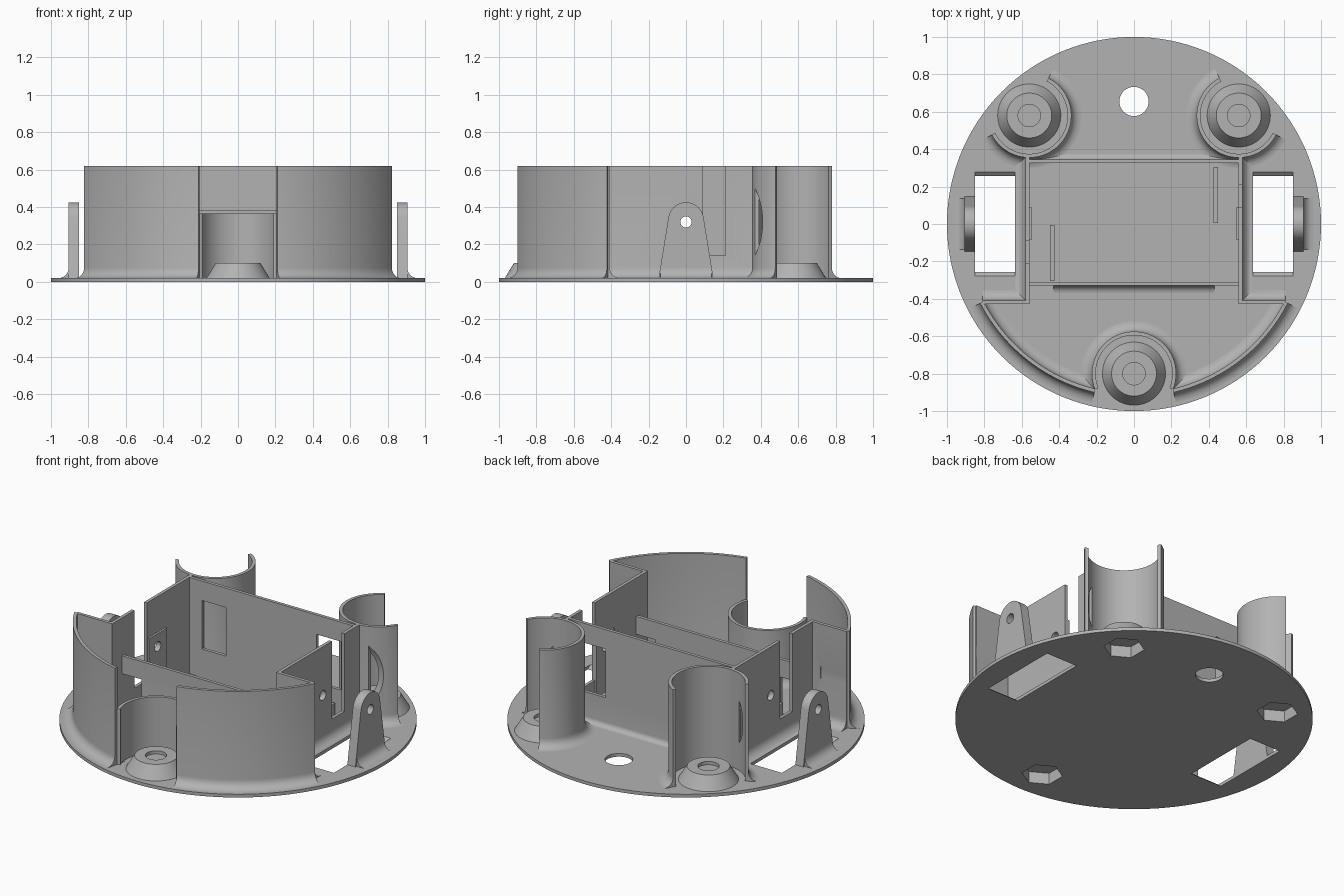
import bpy, bmesh
from math import sin, cos, pi, radians
from mathutils import Vector, Matrix

if "Cube" in bpy.data.objects:
    bpy.data.objects.remove(bpy.data.objects["Cube"])

grey = bpy.data.materials.new("plain_grey")
grey.use_nodes = True
grey.diffuse_color = (0.45, 0.45, 0.45, 1)
grey.node_tree.nodes["Principled BSDF"].inputs["Base Color"].default_value = grey.diffuse_color

FLOOR, TOP, FILLET = 0.02, 0.62, 0.055
AXLE_Z = 0.32
BOSSES = [(0.56, 0.58), (-0.56, 0.58), (0, -0.8)]


def finish(name, bm, mirror=False):
    bmesh.ops.recalc_face_normals(bm, faces=bm.faces)
    mesh = bpy.data.meshes.new(name)
    bm.to_mesh(mesh)
    bm.free()
    mesh.materials.append(grey)
    ob = bpy.data.objects.new(name, mesh)
    bpy.context.collection.objects.link(ob)
    if mirror:
        ob.modifiers.new("mirror", "MIRROR").use_mirror_merge = False
        apply(ob, "mirror")
    return ob


def activate(ob):
    bpy.ops.object.select_all(action="DESELECT")
    ob.select_set(True)
    bpy.context.view_layer.objects.active = ob


def apply(ob, modifier):
    activate(ob)
    bpy.ops.object.modifier_apply(modifier=modifier)


def cut(ob, *cutters):
    for cutter in cutters:
        mod = ob.modifiers.new("cut", "BOOLEAN")
        mod.operation, mod.solver, mod.object = "DIFFERENCE", "EXACT", cutter
        apply(ob, "cut")


def box(name, x, y, z, mirror=False):
    bm = bmesh.new()
    bmesh.ops.create_cube(bm, size=1)
    for v in bm.verts:
        v.co = [lo + (c + 0.5) * (hi - lo) for c, (lo, hi) in zip(v.co, (x, y, z))]
    return finish(name, bm, mirror)


def cone(name, places, r1, r2, z0, z1, sides=64, mirror=False):
    bm = bmesh.new()
    for x, y in places:
        bmesh.ops.create_cone(bm, cap_ends=True, segments=sides, radius1=r1, radius2=r2,
                              depth=z1 - z0, matrix=Matrix.Translation((x, y, (z0 + z1) / 2)))
    return finish(name, bm, mirror)


def cross_cylinder(name, x0, x1, r, sides, mirror=False):
    bm = bmesh.new()
    place = Matrix.Translation(((x0 + x1) / 2, 0, AXLE_Z)) @ Matrix.Rotation(pi / 2, 4, "Y")
    bmesh.ops.create_cone(bm, cap_ends=True, segments=sides, radius1=r, radius2=r,
                          depth=x1 - x0, matrix=place)
    return finish(name, bm, mirror)


def arc(centre, r, a0, a1, steps=40):
    angles = [radians(a0 + (a1 - a0) * i / steps) for i in range(steps + 1)]
    return [(centre[0] + r * cos(a), centre[1] + r * sin(a)) for a in angles]


def side_profile(t, top, fillet):
    """Half of a wall section, from its top down to its foot."""
    pts = [(t, top)]
    for i in range(7 if fillet else 0):
        a = pi / 2 * i / 6
        pts.append((t + fillet * (1 - cos(a)), FLOOR + fillet * (1 - sin(a))))
    return pts + [(t + fillet, FLOOR / 2)]


def wall(name, path, top=TOP, left=0, right=0, t=0.01, mirror=False):
    """Sweeps a wall with filleted feet along a flat path with mitred corners."""
    section = side_profile(t, top, right)
    section += [(-s, z) for s, z in reversed(side_profile(t, top, left))]
    pts = [Vector(p) for p in path]
    bm, rings = bmesh.new(), []
    for i, p in enumerate(pts):
        before = (p - pts[i - 1]).normalized() if i else None
        after = (pts[i + 1] - p).normalized() if i < len(pts) - 1 else None
        before, after = before or after, after or before
        n1, n2 = Vector((before.y, -before.x)), Vector((after.y, -after.x))
        miter = (n1 + n2) / (1 + n1.dot(n2))
        rings.append([bm.verts.new((*(p + miter * s), z)) for s, z in section])
    for a, b in zip(rings, rings[1:]):
        for j in range(len(section)):
            k = (j + 1) % len(section)
            bm.faces.new((a[j], a[k], b[k], b[j]))
    bm.faces.new(rings[0])
    bm.faces.new(rings[-1])
    return finish(name, bm, mirror)


# Cutters
wheel_space = cross_cylinder("wheel_space_cutter", 0.635, 0.85, 0.41, 96, True)
axle_hole = cross_cylinder("axle_cutter", -1, 1, 0.03, 32)
nut_pocket = cone("nut_cutter", BOSSES, 0.115, 0.115, -0.1, 0.07, 6)
screw_hole = cone("screw_cutter", BOSSES, 0.06, 0.06, 0.08, 0.2, 40)
cable_hole = cone("cable_cutter", [(0, 0.655)], 0.078, 0.078, -0.1, 0.1, 48)
notch_a = box("notch_cutter_a", (0.5, 0.62), (0.09, 0.21), (0.14, 0.7))
notch_b = box("notch_cutter_b", (-0.62, -0.5), (-0.21, -0.09), (0.14, 0.7))
windows = box("window_cutter", (0.31, 0.475), (0.3, 0.36), (0.2, 0.5), True)
cutters = [wheel_space, axle_hole, nut_pocket, screw_hole, cable_hole, notch_a, notch_b, windows]

# Round floor and screw bosses
base = cone("base_plate", [(0, 0)], 1, 1, 0, FLOOR, 128)
cut(base, wheel_space, nut_pocket, cable_hole)
bosses = cone("screw_bosses", BOSSES, 0.175, 0.12, FLOOR / 2, 0.1)
cut(bosses, nut_pocket, screw_hole)

# Curved front walls and stepped side walls
front_shell = wall("curved_front_wall", arc((0, 0), 0.915, -76.8, -27.2),
                   left=FILLET, right=FILLET, mirror=True)
sides = wall("side_wall", [(0.81, -0.418), (0.57, -0.418), (0.57, 0.36)], right=FILLET, mirror=True)
cut(sides, wheel_space, axle_hole, notch_a, notch_b)

# Open tubes around the bosses
rear_tubes = wall("rear_tube", arc(BOSSES[0], 0.215, 117, 333, 64), right=FILLET, mirror=True)
cut(rear_tubes, wheel_space)
front_tube = wall("front_tube", arc(BOSSES[2], 0.215, -22, 202, 64), top=0.365, right=FILLET)

# Battery bay: rear wall, low front wall with a bridging bar, floor ribs
rear_wall = wall("bay_rear_wall", [(-0.57, 0.335), (0.57, 0.335)], left=0.03)
cut(rear_wall, windows)
wall("bay_front_wall", [(-0.43, -0.32), (0.43, -0.32)], top=0.385, right=0.04)
box("bay_front_bar", (-0.57, 0.57), (-0.33, -0.31), (0.275, 0.385))
box("bay_rib_left", (0.425, 0.45), (0.005, 0.305), (0.01, 0.12))
box("bay_rib_right", (-0.45, -0.425), (-0.305, -0.005), (0.01, 0.12))
pads = box("axle_pad", (0.548, 0.565), (-0.085, 0.09), (0.01, 0.4), True)
cut(pads, axle_hole)

# Wheel brackets: tapered uprights with a round head
outline = [(-0.148, 0.01), (0.148, 0.01)] + arc((0, 0.33), 0.095, 10, 170, 24)
bm = bmesh.new()
face = bm.faces.new([bm.verts.new((0.85, y, z)) for y, z in outline])
grown = bmesh.ops.extrude_face_region(bm, geom=[face])["geom"]
bmesh.ops.translate(bm, vec=(0.055, 0, 0),
                    verts=[g for g in grown if isinstance(g, bmesh.types.BMVert)])
brackets = finish("wheel_bracket", bm, True)
cut(brackets, axle_hole)
wall("bracket_foot", [(0.878, -0.135), (0.878, 0.135)], top=0.076, right=FILLET, t=0.027, mirror=True)

# Clear the cutters and smooth the rounded faces
for c in cutters:
    bpy.data.objects.remove(c)
for ob in list(bpy.context.collection.objects):
    if ob.type == "MESH" and ob.data.materials and ob.data.materials[0] == grey:
        activate(ob)
        bpy.ops.object.shade_smooth_by_angle(angle=radians(30))
